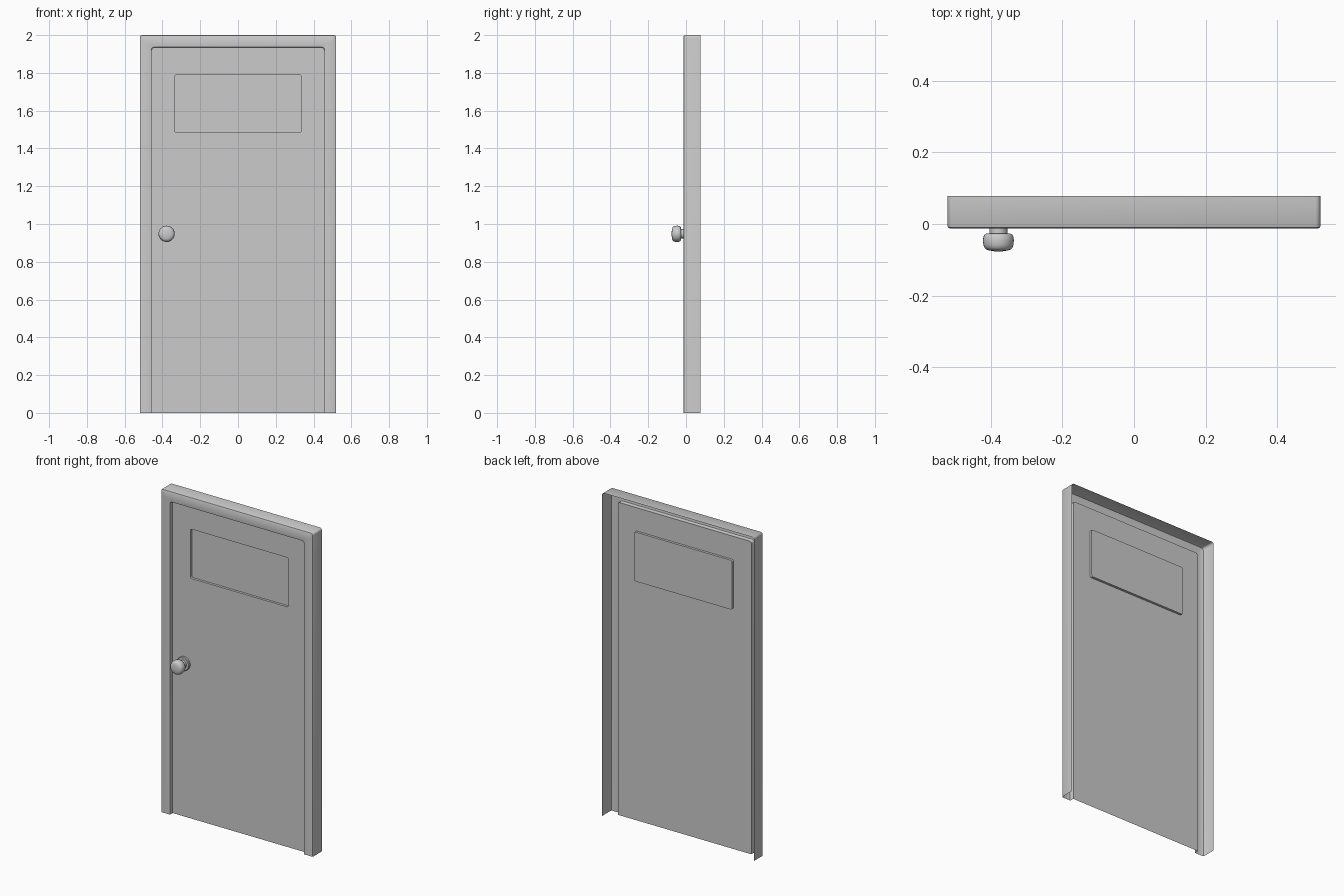
import bpy, bmesh
from math import sin, cos, pi, radians

if "Cube" in bpy.data.objects:
    bpy.data.objects.remove(bpy.data.objects["Cube"])


def outline(hw, z0, z1, r, y, round_bottom=False, n=5):
    """Rounded rectangle facing the front, from bottom left clockwise."""
    corners = [(-hw, z0, pi * 1.5), (-hw, z1, pi), (hw, z1, pi / 2), (hw, z0, 0)]
    pts = []
    for x, z, a in corners:
        if z == z0 and not round_bottom:
            pts.append((x, y, z))
            continue
        cx = x + r if x < 0 else x - r
        cz = z + r if z == z0 else z - r
        for i in range(n + 1):
            t = a - pi / 2 * i / n
            pts.append((cx + r * cos(t), y, cz + r * sin(t)))
    return pts


def ring(cx, cz, r, y, n=32):
    return [(cx + r * cos(-2 * pi * i / n), y, cz + r * sin(-2 * pi * i / n))
            for i in range(n)]


def loft(bm, loops, closed=True, cap=True):
    """Skin successive loops of points, optionally capping the last one."""
    rows = [[bm.verts.new(p) for p in loop] for loop in loops]
    for a, b in zip(rows, rows[1:]):
        m = len(a)
        for i in range(m if closed else m - 1):
            j = (i + 1) % m
            bm.faces.new((a[i], b[i], b[j], a[j]))
    if cap:
        bm.faces.new(rows[-1][::-1])
    return rows


def finish(bm, name):
    mesh = bpy.data.meshes.new(name)
    bm.to_mesh(mesh)
    bm.free()
    ob = bpy.data.objects.new(name, mesh)
    bpy.context.collection.objects.link(ob)
    bpy.ops.object.select_all(action='DESELECT')
    ob.select_set(True)
    bpy.context.view_layer.objects.active = ob
    bpy.ops.object.shade_smooth_by_angle(angle=radians(35))
    return ob


FRONT, BACK, DOOR = -0.012, 0.078, 0.014

# Door frame: open-backed casing with softened front edges (half width, top, radius, y)
frame_profile = [
    (0.520, 2.000, 0.014, BACK),
    (0.520, 2.000, 0.014, FRONT + 0.006),
    (0.518, 1.998, 0.013, FRONT + 0.002),
    (0.514, 1.994, 0.012, FRONT),
    (0.463, 1.940, 0.016, FRONT),
    (0.459, 1.936, 0.015, FRONT + 0.001),
    (0.457, 1.934, 0.014, FRONT + 0.005),
    (0.457, 1.934, 0.014, DOOR),
]
bm = bmesh.new()
loft(bm, [outline(hw, 0, top, r, y) for hw, top, r, y in frame_profile],
     closed=False, cap=False)
finish(bm, "door_frame")

# Door leaf: sheet with a window panel pushed in from the front
bm = bmesh.new()
window = [outline(0.335, 1.485, 1.79, 0.010, y, True) for y in (DOOR, DOOR + 0.015)]
rim = loft(bm, window)[0]
edge = [bm.verts.new(p) for p in outline(0.457, 0, 1.934, 0.014, DOOR)]
border = [bm.edges.new((edge[i - 1], edge[i])) for i in range(len(edge))]
border += [bm.edges.get((rim[i - 1], rim[i])) for i in range(len(rim))]
bmesh.ops.triangle_fill(bm, edges=border, use_beauty=True, normal=(0, -1, 0))
for f in bm.faces:
    f.normal_update()
    if f.normal.y > 0.5:
        f.normal_flip()
finish(bm, "door_leaf")

# Door knob: rosette, stem and rounded grip turned around the y axis
knob_profile = [(0.042, DOOR), (0.042, 0.004), (0.039, 0.000), (0.025, 0.000),
                (0.025, -0.027), (0.034, -0.027), (0.039, -0.030), (0.042, -0.036),
                (0.043, -0.046), (0.042, -0.058), (0.039, -0.066), (0.034, -0.071),
                (0.027, -0.0735), (0.012, -0.076)]
bm = bmesh.new()
loft(bm, [ring(-0.378, 0.948, r, y) for r, y in knob_profile])
finish(bm, "door_knob")
